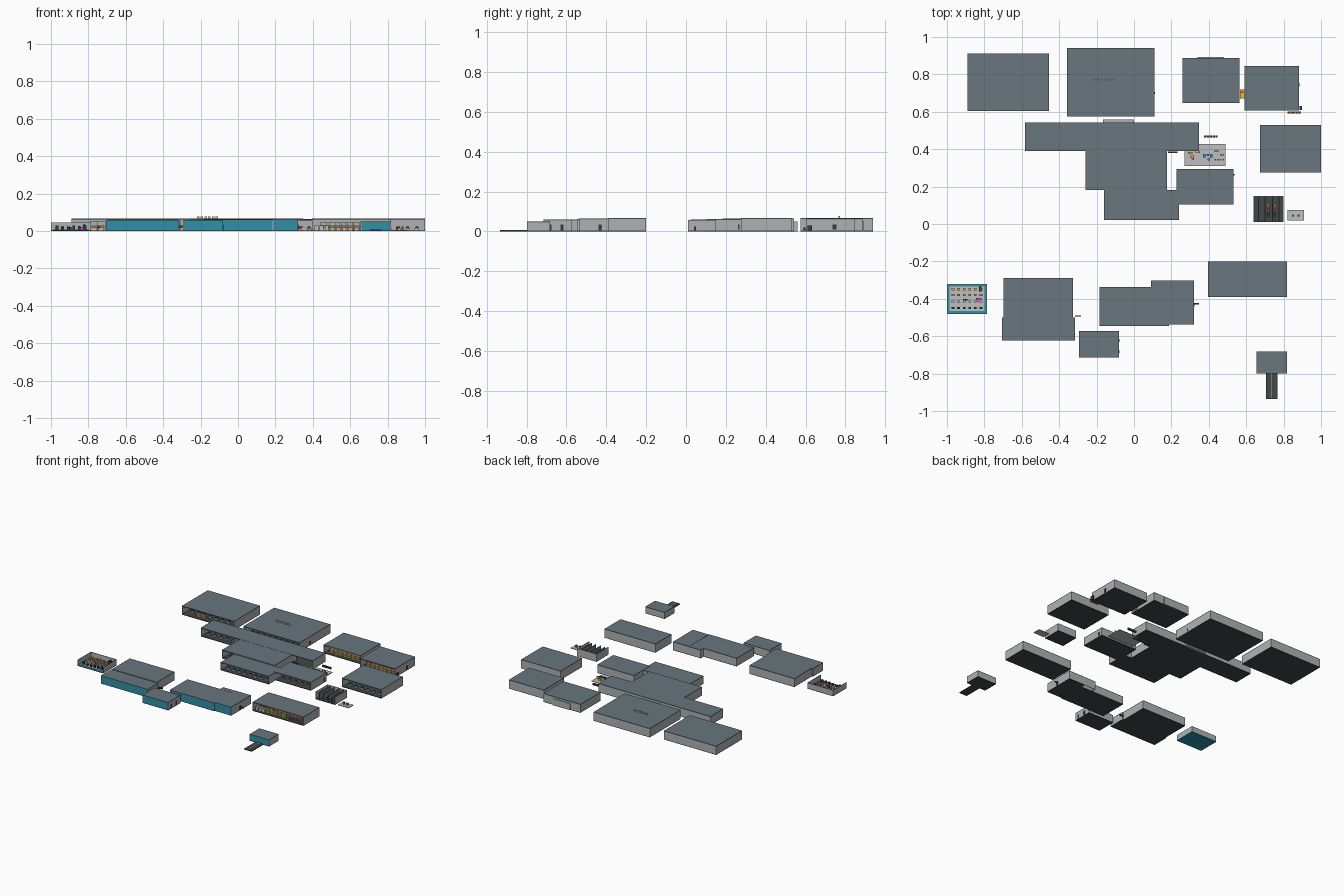
import bpy, bmesh, random
from mathutils import Matrix, Vector

if "Cube" in bpy.data.objects:
    bpy.data.objects.remove(bpy.data.objects["Cube"])

random.seed(4)
COLS = dict(roof=(.14, .18, .21), wall=(.42, .45, .46), floor=(.05, .065, .07), pale=(.50, .53, .54),
            teal=(.03, .28, .38), yellow=(.75, .48, .05), red=(.50, .05, .05), orange=(.75, .25, .05),
            blue=(.06, .25, .55), pink=(.65, .08, .45), white=(.85, .87, .88), dark=(.04, .045, .05))
MATS = {}
for k, c in COLS.items():
    MATS[k] = bpy.data.materials.new(k)
    MATS[k].diffuse_color = (*c, 1)


def make(name, bm, mat):
    me = bpy.data.meshes.new(name)
    bm.to_mesh(me)
    bm.free()
    me.materials.append(MATS[mat])
    ob = bpy.data.objects.new(name, me)
    bpy.context.collection.objects.link(ob)
    return ob


def boxes(name, mat, items):
    """One object from (x0, x1, y0, y1, z0, z1) boxes."""
    bm = bmesh.new()
    for x0, x1, y0, y1, z0, z1 in items:
        m = Matrix.Translation(((x0 + x1) / 2, (y0 + y1) / 2, (z0 + z1) / 2)) @ \
            Matrix.Diagonal((x1 - x0, y1 - y0, z1 - z0, 1))
        bmesh.ops.create_cube(bm, size=1, matrix=m)
    return make(name, bm, mat)


def drums(name, mat, pts, r, h, z=.004):
    bm = bmesh.new()
    for x, y in pts:
        bmesh.ops.create_cone(bm, cap_ends=True, segments=12, radius1=r, radius2=r, depth=h,
                              matrix=Matrix.Translation((x, y, z + h / 2)))
    return make(name, bm, mat)


W, F = .003, .004    # wall thickness, floor thickness


def room(name, x0, x1, y0, y1, h, front=None, roof=True, floor='floor'):
    top = h - .005 if roof else h
    boxes(name + '_floor', floor, [(x0, x1, y0, y1, 0, F)])
    boxes(name + '_walls', 'wall', [(x0, x0 + W, y0, y1, F, top), (x1 - W, x1, y0, y1, F, top),
                                    (x0 + W, x1 - W, y1 - W, y1, F, top)])
    if front:
        boxes(name + '_front', front, [(x0 + W, x1 - W, y0, y0 + W, F, top)])
    if roof:
        boxes(name + '_roof', 'roof', [(x0, x1, y0, y1, top, h)])


def shelf(name, x0, x1, y, h=.035, d=.014):
    """Storage rack with posts, decks and crates."""
    n = max(2, round((x1 - x0) / .035))
    s = (x1 - x0) / n
    boxes(name + '_frame', 'yellow',
          [(x0 + i * s - .001, x0 + i * s + .001, y, y + d, F, h) for i in range(n + 1)] +
          [(x0, x1, y, y + d, z, z + .0015) for z in (.012, .024, h - .0015)])
    for j, z in enumerate((F, .0135, .0255)):
        boxes(f'{name}_crates_{j}', ('pale', 'orange', 'white')[j],
              [(x0 + i * s + .005, x0 + (i + 1) * s - .006, y + .002, y + d - .002, z, z + .0065)
               for i in range(n)])


def consoles(name, x0, x1, y, mat='pale'):
    """Row of desks with upright screens."""
    n = max(1, int((x1 - x0) / .045))
    s = (x1 - x0) / n
    cs = [x0 + (i + .5) * s for i in range(n)]
    boxes(name + '_desks', mat, [(c - .012, c + .012, y, y + .012, F, .014) for c in cs])
    boxes(name + '_screens', 'dark', [(c - .008, c + .008, y + .008, y + .0095, .014, .024) for c in cs])


# Halls with open fronts
OPEN = [('north_west_hall', -.89, -.455, .605, .912, .066), ('main_hall', -.357, .11, .575, .94, .067),
        ('depot', .258, .565, .648, .887, .064), ('workshop', .592, .882, .606, .845, .066),
        ('east_hall', .673, 1, .275, .53, .067),
        ('corridor_a', -.583, -.31, .39, .543, .066), ('corridor_b', -.31, -.278, .39, .543, .066),
        ('corridor_c', -.278, -.073, .39, .543, .066), ('corridor_d', -.073, .03, .39, .543, .066),
        ('corridor_e', .03, .347, .39, .543, .066),
        ('central_hall', -.26, .177, .183, .443, .065), ('lobby', -.16, .24, .022, .183, .06),
        ('lab', .227, .533, .103, .293, .062), ('store_hall', .395, .818, -.39, -.2, .067)]
for r in OPEN:
    room(*r)

# Halls with coloured fronts
for r in [('west_block', -.698, -.325, -.5, -.29, .064), ('west_annex', -.705, -.315, -.623, -.5, .06),
          ('south_block', -.185, .187, -.545, -.337, .062), ('south_wing', .187, .32, -.538, -.303, .064),
          ('south_cabin', -.293, -.08, -.715, -.572, .06), ('gatehouse', .656, .817, -.798, -.683, .05)]:
    room(*r, front='teal')
boxes('south_wing_link', 'roof', [(.09, .187, -.337, -.303, .058, .063)])
boxes('south_wing_link_walls', 'wall', [(.09, .093, -.337, -.303, 0, .058), (.093, .187, -.306, -.303, 0, .058)])

# Jetty in front of the gatehouse
boxes('jetty', 'floor', [(.705, .768, -.935, -.798, 0, .007)])
boxes('jetty_line', 'yellow', [(.735, .739, -.93, -.8, .007, .008)])

# Roof and rear details
boxes('roof_vents', 'white', [(-.22 + i * .02, -.206 + i * .02, .765, .772, .067, .078) for i in range(6)])
boxes('rear_ledges', 'wall', [(-.167, 0, .543, .56, 0, .05), (.34, .48, .887, .893, 0, .05)])

# Contents of open halls
consoles('north_west_desks', -.87, -.47, .66)
shelf('north_west_rack', -.79, -.71, .63, .05)
consoles('main_desks', -.34, .09, .62)
consoles('corridor_desks', -.57, -.32, .43)
consoles('central_desks', -.24, .16, .22)
consoles('lobby_desks', -.14, .22, .05)
consoles('east_desks', .69, .98, .31)
consoles('lab_desks', .25, .51, .14, 'orange')
shelf('depot_rack', .29, .54, .67, .04)
shelf('workshop_rack', .62, .86, .64, .04)
shelf('store_rack', .49, .65, -.37, .045)
shelf('store_rear_rack', .44, .78, -.31, .045)
boxes('store_machines', 'pale', [(.41 + i * .027, .43 + i * .027, -.375, -.35, F, .03) for i in range(3)])
drums('store_drums', 'red', [(.69 + i * .03, -.37) for i in range(4)], .007, .018)

# Outdoor goods between buildings
shelf('side_rack', .568, .59, .67, .04, .05)
boxes('side_crates', 'red', [(.573, .586, .7, .712, .04, .046)])
boxes('pallets', 'yellow', [(.82, .892, .59, .602, 0, .006)])
drums('pallet_drums', 'dark', [(.828 + i * .014, .596) for i in range(5)], .005, .014, .006)
boxes('pallet_posts', 'dark', [(.885, .897, .61, .632, 0, .03)])
boxes('bench_row', 'dark', [(.375 + i * .015, .387 + i * .015, .462, .472, 0, .014) for i in range(5)])
boxes('side_doors', 'dark', [(-.08, -.077, y, y + .014, .005, .035) for y in (-.69, -.63)] +
      [(.32, .323, -.44, -.425, .005, .035), (.11, .113, .695, .705, .01, .03),
       (.882, .885, .735, .755, .01, .035), (.533, .537, .26, .268, .01, .035)])
boxes('wall_arms', 'dark', [(-.315, -.283, -.494, -.488, .02, .03), (.32, .348, -.43, -.422, .02, .025),
                            (.182, .232, .38, .388, 0, .02)])

# Open yard with coloured equipment
boxes('yard_slab', 'pale', [(.27, .488, .31, .428, 0, F)])
boxes('yard_benches', 'yellow', [(x, x + .022, y, y + .01, F, .02)
                                 for x, y in ((.29, .375), (.33, .38), (.43, .385), (.46, .365), (.3, .355))])
boxes('yard_tanks', 'blue', [(.37 + i * .018, .383 + i * .018, .355 + .008 * (i % 2), .375, F, .022) for i in range(3)])
drums('yard_pot', 'pink', [(.315, .35), (.40, .345)], .007, .014)
boxes('yard_seats', 'dark', [(.43 + i * .014, .438 + i * .014, .34, .348, F, .012) for i in range(4)])

# Roofless cell block with partitions
room('cell_block', .64, .8, .01, .15, .058, roof=False)
boxes('cell_partitions', 'roof', [(x, x + .005, .015, .147, F, .054) for x in (.662, .697, .737, .772)])
for mat, y in (('red', .065), ('orange', .09), ('dark', .04)):
    boxes('cell_bunks_' + mat, mat, [(x, x + .014, y, y + .018, F, .02) for x in (.71, .745)])

# Small pad with two buttons
boxes('pad', 'pale', [(.82, .908, .018, .074, 0, .005)])
drums('pad_beacons', 'red', [(.85, .045), (.88, .045)], .006, .02)

# Roofless control room on a teal base
boxes('control_base', 'teal', [(-1, -.785, -.48, -.32, 0, .006)])
boxes('control_floor', 'pale', [(-.987, -.798, -.465, -.335, .006, .008)])
boxes('control_walls', 'wall', [(-1, -.997, -.48, -.32, .006, .045), (-.788, -.785, -.48, -.32, .006, .045),
                                (-.997, -.788, -.323, -.32, .006, .045)])
for j, (mat, y) in enumerate((('yellow', -.355), ('orange', -.385), ('pale', -.42), ('dark', -.455))):
    boxes(f'control_units_{j}', mat, [(x, x + .014, y, y + .012, .008, random.uniform(.018, .03))
                                      for x in [-.975 + i * .03 for i in range(6)]])
boxes('control_cabinets', 'dark', [(-.83, -.815, -.36, -.335, .008, .035), (-.915, -.89, -.408, -.402, .008, .022)])
boxes('control_seat', 'pink', [(-.845, -.815, -.415, -.395, .008, .022)])

for m in bpy.data.materials:
    if m.users and not m.is_grease_pencil:
        m.use_nodes = True
        m.node_tree.nodes["Principled BSDF"].inputs["Base Color"].default_value = m.diffuse_color
